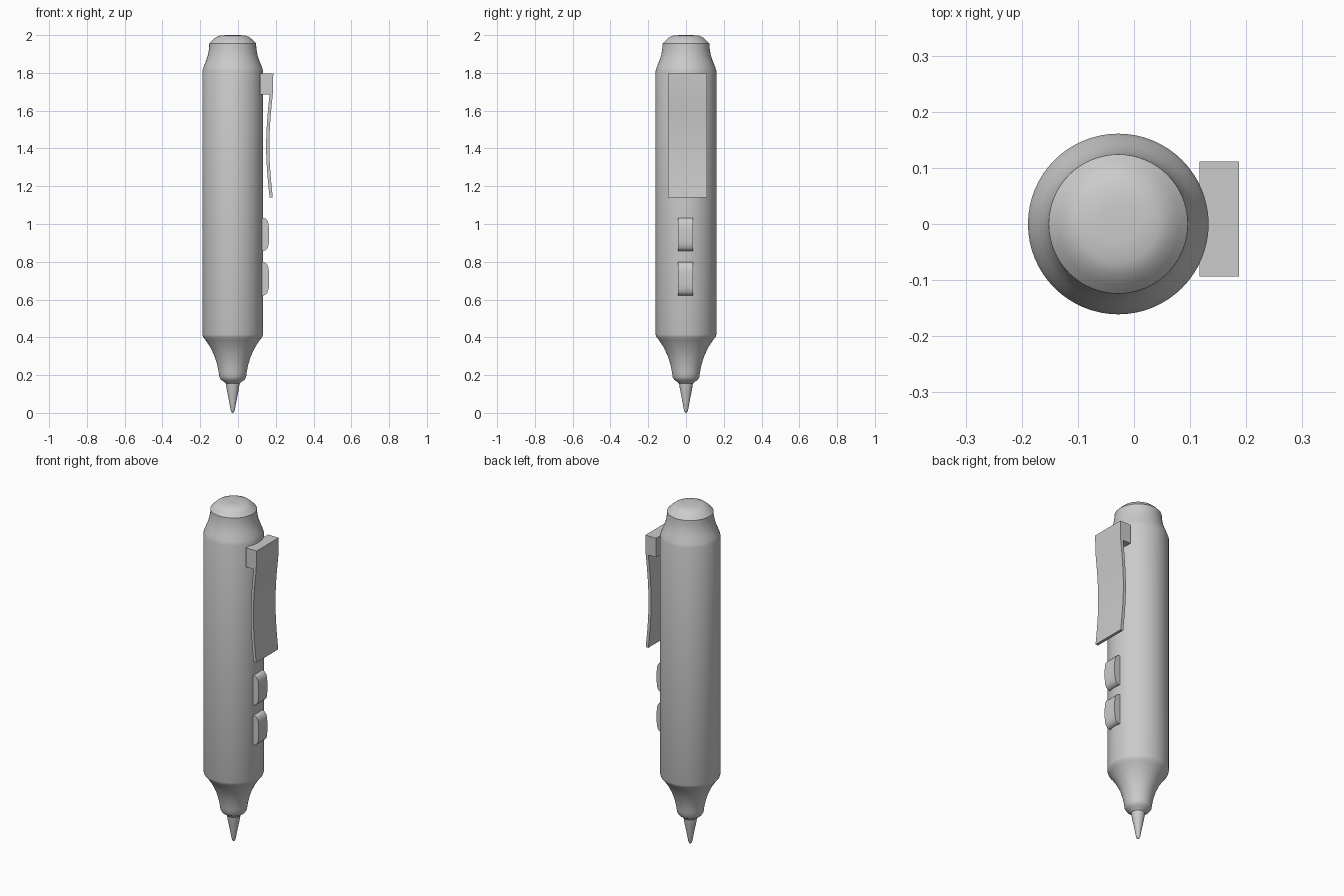
import bpy, bmesh, math
from mathutils import Vector, Matrix

if "Cube" in bpy.data.objects:
    bpy.data.objects.remove(bpy.data.objects["Cube"])

AXIS_X = -0.028


def finish(name, bm, angle=30):
    bmesh.ops.recalc_face_normals(bm, faces=bm.faces)
    mesh = bpy.data.meshes.new(name)
    bm.to_mesh(mesh)
    bm.free()
    ob = bpy.data.objects.new(name, mesh)
    bpy.context.collection.objects.link(ob)
    bpy.ops.object.select_all(action='DESELECT')
    ob.select_set(True)
    bpy.context.view_layer.objects.active = ob
    bpy.ops.object.shade_smooth_by_angle(angle=math.radians(angle))
    return ob


def lathe(name, profile, angle=30, steps=64):
    """Revolve (radius, z) points around the pen axis."""
    bm = bmesh.new()
    verts = [bm.verts.new((r, 0, z)) for r, z in profile]
    edges = [bm.edges.new(p) for p in zip(verts, verts[1:])]
    bmesh.ops.spin(bm, geom=verts + edges, cent=(0, 0, 0), axis=(0, 0, 1),
                   angle=math.tau, steps=steps, use_duplicate=False)
    bmesh.ops.remove_doubles(bm, verts=bm.verts, dist=1e-5)
    bmesh.ops.translate(bm, verts=bm.verts, vec=(AXIS_X, 0, 0))
    return finish(name, bm, angle)


def extrude_y(name, outline, y0, y1, angle=30):
    """Extrude an (x, z) outline along y."""
    bm = bmesh.new()
    face = bm.faces.new([bm.verts.new((x, y0, z)) for x, z in outline])
    ext = bmesh.ops.extrude_face_region(bm, geom=[face])['geom']
    bmesh.ops.translate(bm, verts=[v for v in ext if isinstance(v, bmesh.types.BMVert)],
                        vec=(0, y1 - y0, 0))
    return finish(name, bm, angle)


# Barrel with flared grip and tapered shoulder
lathe("barrel", [(0, 0.155), (0.037, 0.155), (0.047, 0.165), (0.062, 0.175), (0.071, 0.19),
                 (0.074, 0.215), (0.082, 0.255), (0.096, 0.30), (0.117, 0.345),
                 (0.145, 0.388), (0.157, 0.402), (0.161, 0.415), (0.161, 1.81),
                 (0.155, 1.83), (0.142, 1.862), (0.131, 1.895), (0.125, 1.93), (0.124, 1.955),
                 (0, 1.955)])

# Domed end cap
lathe("end_cap", [(0.124, 1.955), (0.108, 1.972), (0.09, 1.988), (0.07, 1.997),
                  (0.035, 2.0), (0, 2.0)], 40)

# Writing tip
lathe("tip", [(0, 0), (0.006, 0.003), (0.011, 0.015), (0.02, 0.065),
              (0.031, 0.12), (0.035, 0.145), (0.037, 0.16)], 50)

# Clip: mounting block running into a bowed strip
N = 12
outer, inner = [], []
for i in range(N + 1):
    t = i / N
    z = 1.685 - 0.545 * t
    bow = 0.018 * math.sin(math.pi * t)
    outer.append((0.184 - bow, z))
    inner.append((0.167 - bow, z))
extrude_y("clip", [(0.117, 1.685), (0.117, 1.797), (0.187, 1.797)]
          + outer + inner[::-1], -0.094, 0.111)

# Two push buttons with rounded ends
for name, zc in (("lower_button", 0.71), ("upper_button", 0.945)):
    half = [(0.10, 0.088), (0.135, 0.088), (0.147, 0.083), (0.156, 0.073),
            (0.162, 0.055), (0.164, 0.03)]
    outline = [(x, zc + h) for x, h in half] + [(x, zc - h) for x, h in reversed(half)]
    extrude_y(name, outline, -0.043, 0.038)
